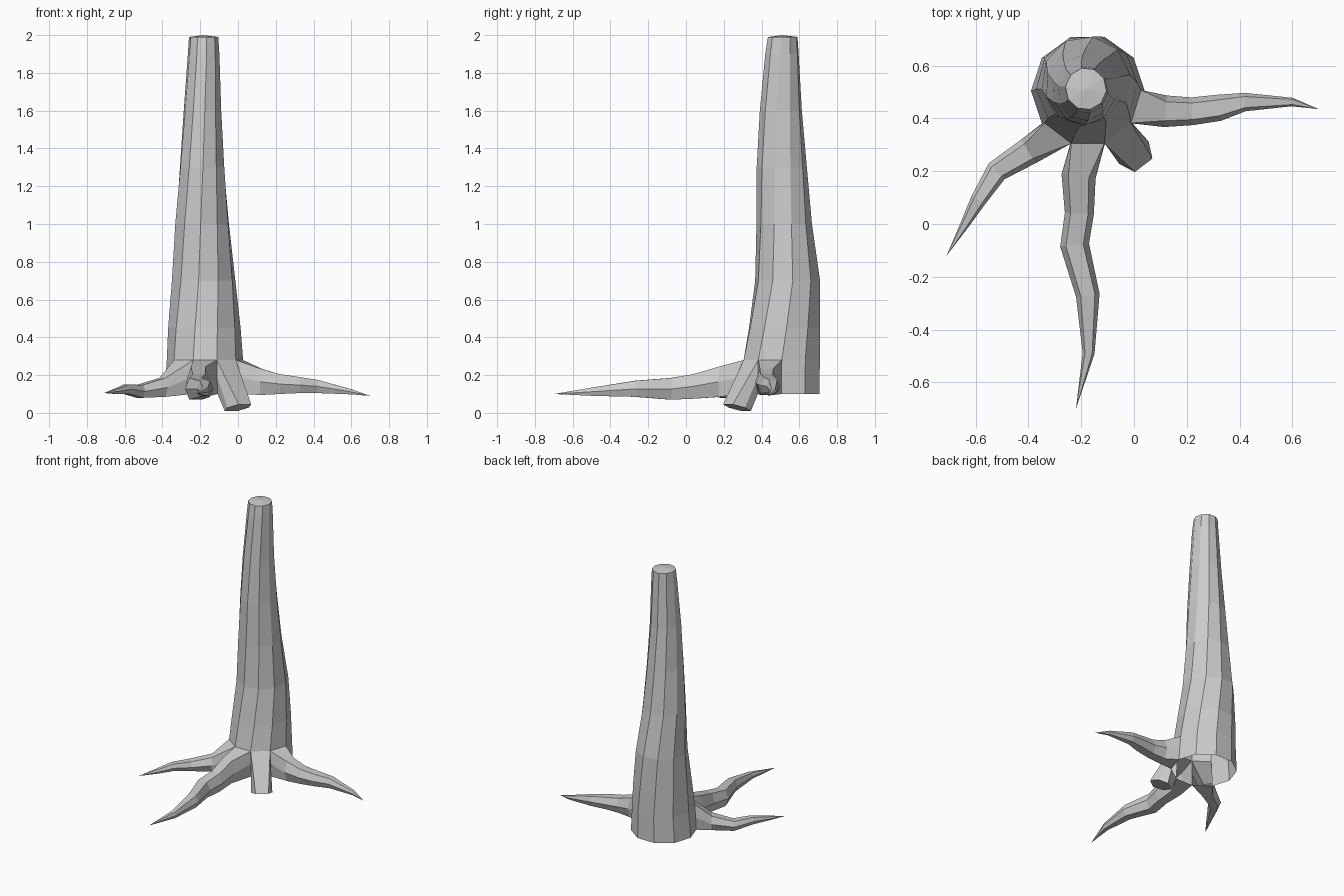
import bpy, bmesh, math
from mathutils import Vector

if "Cube" in bpy.data.objects:
    bpy.data.objects.remove(bpy.data.objects["Cube"])

bm = bmesh.new()
SIDES = 10

# Trunk rings: z, centre x, centre y, radius x, radius y, twist in degrees
rings = [
    (0.10, -.175, .505, .215, .212, 0),
    (0.28, -.175, .507, .202, .212, 0),
    (0.45, -.178, .522, .192, .195, 3),
    (0.70, -.182, .538, .170, .174, 9),
    (1.00, -.190, .520, .147, .147, 15),
    (1.30, -.190, .507, .122, .133, 20),
    (1.60, -.188, .502, .101, .112, 25),
    (1.90, -.182, .508, .084, .090, 29),
    (1.99, -.182, .512, .078, .080, 30),
]


def bridge(a, b, skip=()):
    n = len(a)
    for i in range(n):
        if i not in skip:
            j = (i + 1) % n
            bm.faces.new((a[i], a[j], b[j], b[i]))


# Trunk, open below, with four wall faces left out for the roots
loops = []
for z, cx, cy, rx, ry, tw in rings:
    angles = [math.radians(360 * k / SIDES + tw) for k in range(SIDES)]
    loops.append([bm.verts.new((cx + rx * math.cos(t), cy + ry * math.sin(t), z))
                  for t in angles])
for i in range(len(loops) - 1):
    bridge(loops[i], loops[i + 1], skip=(6, 7, 8, 9) if i == 0 else ())
peak = bm.verts.new((-.182, .512, 2.0))
for i in range(SIDES):
    bm.faces.new((loops[-1][i], loops[-1][(i + 1) % SIDES], peak))

# Shared midpoints on the sides of the root openings
mids = {k: bm.verts.new((loops[0][k % SIDES].co + loops[1][k % SIDES].co) / 2)
        for k in range(6, 11)}


def root(k, sections, tip=None):
    """Six-sided root from wall face k; sections: x, y, z top, z bottom, width, lean."""
    j = (k + 1) % SIDES
    prev = [loops[1][k], loops[1][j], mids[k + 1], loops[0][j], loops[0][k], mids[k]]
    start = (loops[0][k].co + loops[0][j].co) / 2
    path = [start.xy] + [Vector(s[:2]) for s in sections]
    if tip:
        path.append(Vector(tip[:2]))
    for i, (x, y, top, bot, w, lean) in enumerate(sections):
        d = (path[min(i + 2, len(path) - 1)] - path[i]).normalized()
        s = Vector((-d.y, d.x))
        mid = (top + bot) / 2
        ring = []
        for u, z, f in ((-.3, top, 1), (.3, top, 1), (.5, mid, 0),
                        (.3, bot, -1), (-.3, bot, -1), (-.5, mid, 0)):
            p = Vector((x, y)) + s * u * w + d * lean * f
            ring.append(bm.verts.new((p.x, p.y, z)))
        bridge(prev, ring)
        prev = ring
    if tip:
        v = bm.verts.new(tip)
        for i in range(6):
            bm.faces.new((prev[i], prev[(i + 1) % 6], v))
    else:
        bm.faces.new(prev)


# Left, front and right roots, then the cut-off stub
root(6, [(-.40, .275, .185, .085, .105, 0), (-.52, .20, .148, .08, .085, 0),
         (-.59, .09, .15, .10, .06, 0), (-.64, .00, .13, .10, .035, 0)],
     (-.71, -.12, .105))
root(7, [(-.21, .18, .245, .085, .13, 0), (-.207, .04, .205, .075, .11, 0),
         (-.225, -.08, .185, .07, .11, 0), (-.175, -.27, .17, .085, .09, 0),
         (-.172, -.49, .135, .09, .045, 0)],
     (-.22, -.70, .10))
root(9, [(.12, .427, .235, .095, .12, 0), (.22, .427, .205, .10, .105, 0),
         (.32, .44, .19, .105, .10, 0), (.42, .462, .175, .105, .07, 0),
         (.60, .462, .125, .098, .032, 0)],
     (.70, .435, .09))
root(8, [(.0, .27, .045, .01, .14, .06)])

# Tidy up and make the object
bmesh.ops.recalc_face_normals(bm, faces=bm.faces)
mesh = bpy.data.meshes.new("trunk_with_roots")
bm.to_mesh(mesh)
bm.free()
bpy.context.collection.objects.link(bpy.data.objects.new("trunk_with_roots", mesh))
